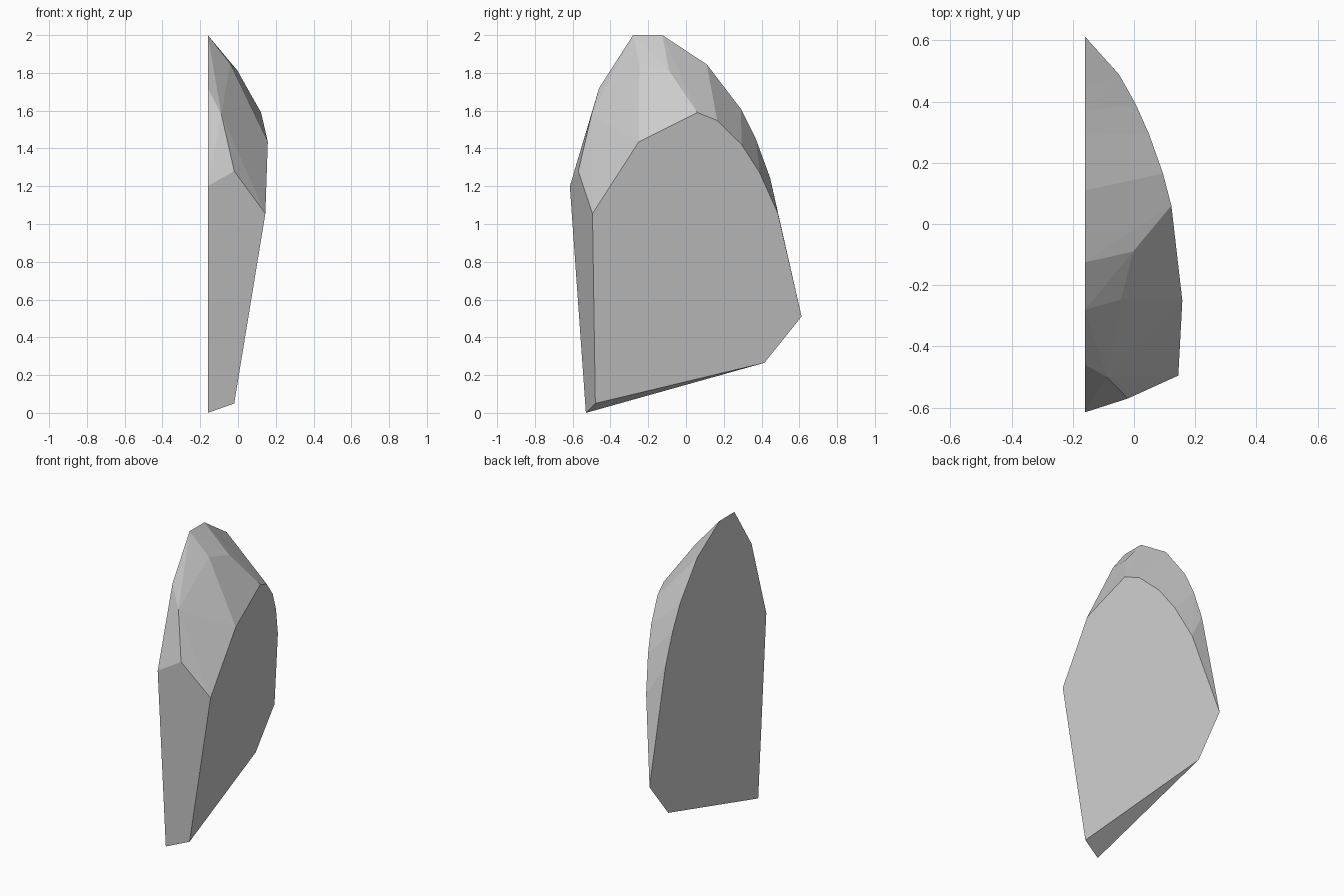
import bpy, bmesh

if "Cube" in bpy.data.objects:
    bpy.data.objects.remove(bpy.data.objects["Cube"])

CUT = -0.16  # flat split side of the stone


def slope(y, z):
    """Point on the large slanted side face."""
    return (-0.02 - 0.196 * (y + 0.48) + 0.161 * (z - 0.05), y, z)


# outline of the flat split side (y, z)
split_side = [(-0.53, 0), (-0.615, 1.2), (-0.46, 1.72), (-0.28, 2.0),
              (-0.125, 2.0), (0.11, 1.845), (0.29, 1.61), (0.37, 1.45),
              (0.445, 1.245), (0.612, 0.51), (0.415, 0.265)]
# outline of the slanted side (y, z)
slanted_side = [(-0.48, 0.05), (-0.495, 1.055), (-0.25, 1.435), (0.06, 1.59),
                (0.165, 1.548), (0.295, 1.42), (0.39, 1.272), (0.487, 1.055)]
# corners of the chipped facets between the two sides
chips = [(-0.02, -0.57, 1.28), (-0.088, -0.5, 1.58),
         (-0.042, -0.247, 1.85), (-0.003, -0.09, 1.812)]

points = [(CUT, y, z) for y, z in split_side]
points += [slope(y, z) for y, z in slanted_side] + chips

# wrap the corners into a solid stone and merge flat regions
bm = bmesh.new()
for p in points:
    bm.verts.new(p)
bmesh.ops.convex_hull(bm, input=bm.verts[:])
bmesh.ops.dissolve_limit(bm, angle_limit=0.03, verts=bm.verts[:], edges=bm.edges[:])
bmesh.ops.recalc_face_normals(bm, faces=bm.faces[:])
mesh = bpy.data.meshes.new("stone_shard")
bm.to_mesh(mesh)
bm.free()

# plain grey stone
grey = bpy.data.materials.new("stone_grey")
grey.diffuse_color = (0.6, 0.6, 0.6, 1)
grey.use_nodes = True
grey.node_tree.nodes["Principled BSDF"].inputs["Base Color"].default_value = grey.diffuse_color
mesh.materials.append(grey)
stone = bpy.data.objects.new("stone_shard", mesh)
bpy.context.collection.objects.link(stone)
